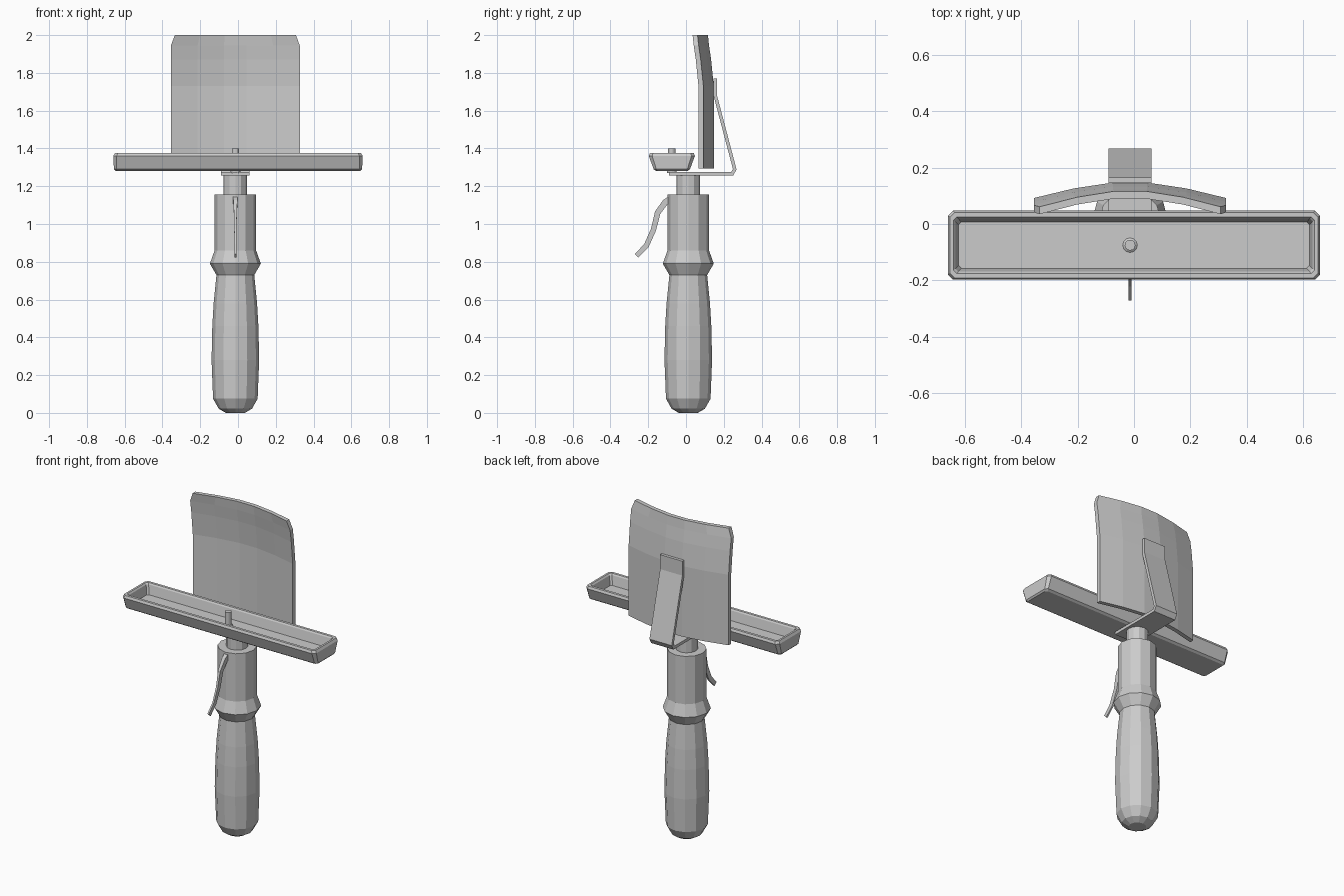
import bpy
from math import cos, sin, pi
from mathutils import Vector

if "Cube" in bpy.data.objects:
    bpy.data.objects.remove(bpy.data.objects["Cube"])

CX, CY = -0.014, 0.012   # handle axis


def make(name, verts, faces):
    me = bpy.data.meshes.new(name)
    me.from_pydata(verts, [], faces)
    ob = bpy.data.objects.new(name, me)
    bpy.context.collection.objects.link(ob)
    return ob


def loft(name, rings):
    """Bridge successive closed rings and cap both ends."""
    n = len(rings[0])
    faces = [tuple(reversed(range(n)))]
    for k in range(len(rings) - 1):
        for i in range(n):
            j = (i + 1) % n
            faces.append((k*n + i, k*n + j, (k+1)*n + j, (k+1)*n + i))
    faces.append(tuple(range((len(rings)-1)*n, len(rings)*n)))
    return make(name, [p for r in rings for p in r], faces)


def lathe(name, profile, x, y, sides=12):
    return loft(name, [[(x + r*cos(2*pi*i/sides), y + r*sin(2*pi*i/sides), z)
                        for i in range(sides)] for r, z in profile])


def strip(name, path, x):
    """Bar along a (y, z, half_width, thickness) path, mitred at the bends."""
    pts = [Vector(p[:2]) for p in path]
    rings = []
    for i, (y, z, w, t) in enumerate(path):
        a = (pts[i] - pts[max(i-1, 0)]).normalized()
        b = (pts[min(i+1, len(pts)-1)] - pts[i]).normalized()
        d = (a + b).normalized()
        ref = a if a.length else b
        n = Vector((-d.y, d.x)) * (t / 2 / max(d.dot(ref), 0.5))
        rings.append([(x - w, y - n.x, z - n.y), (x + w, y - n.x, z - n.y),
                      (x + w, y + n.x, z + n.y), (x - w, y + n.x, z + n.y)])
    # rings run counter-clockwise seen against the path
    return loft(name, [r[::-1] for r in rings])


def rect(hx, hy, z, c, cy):
    q = [(hx, hy-c), (hx-c, hy), (c-hx, hy), (-hx, hy-c),
         (-hx, c-hy), (c-hx, -hy), (hx-c, -hy), (hx, c-hy)]
    return [(x, cy + y, z) for x, y in q]


# turned handle with collar, and the neck above it
lathe("handle", [(.05, 0), (.088, .022), (.118, .075), (.126, .28), (.122, .46),
                 (.115, .58), (.1, .73), (.135, .79), (.11, .86), (.11, 1.155)], CX, CY)
lathe("neck", [(.062, 1.14), (.062, 1.26)], CX, CY)

# bent bracket that carries tray and plate
strip("bracket", [(-.09, 1.267, .076, .018), (.245, 1.267, .076, .018),
                  (.258, 1.29, .076, .018), (.155, 1.68, .076, .018),
                  (.155, 1.77, .076, .018)], CX)

# hollow tray and its pin
T = -.075
loft("tray", [rect(.648, .083, 1.281, .012, T), rect(.657, .096, 1.29, .014, T),
              rect(.66, .122, 1.36, .018, T), rect(.652, .116, 1.375, .016, T),
              rect(.64, .1, 1.375, .012, T), rect(.633, .094, 1.366, .01, T),
              rect(.622, .082, 1.31, .01, T)])
lathe("tray_pin", [(.026, 1.27), (.026, 1.315), (.019, 1.32), (.019, 1.4)], CX, T)

# thin curved trigger lever
strip("lever", [(-.085, 1.13, .012, .035), (-.11, 1.115, .011, .032),
                (-.15, 1.06, .008, .03), (-.172, .97, .006, .028),
                (-.21, .885, .005, .028), (-.262, .832, .005, .026)], CX)

# curved back plate: arc across, leaning forward at the top
cols = [(-.341, .066), (-.2, .1), (-.06, .121), (.06, .121), (.2, .1), (.341, .066)]
rows = [(1.295, 0, 1), (1.73, 0, 1), (1.87, -.014, 1), (1.945, -.025, 1), (2.0, -.031, .94)]
loft("back_plate", [[(CX + x*s, y + dy, z) for x, y in cols] +
                    [(CX + x*s, y + dy + .026, z) for x, y in reversed(cols)]
                    for z, dy, s in rows])
